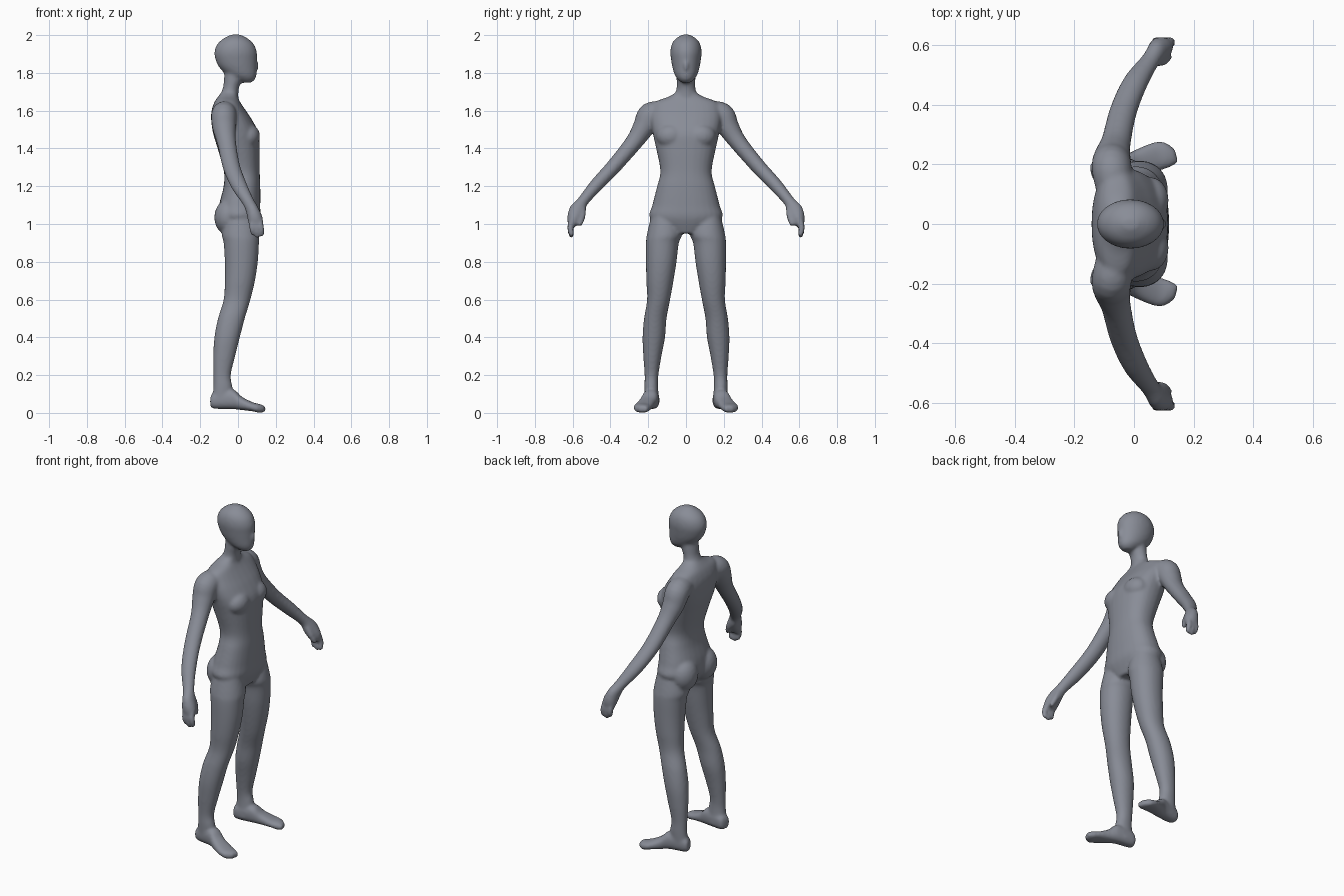
import bpy, bmesh, math
from mathutils import Vector, Matrix

bm = bmesh.new()
N = 28


def spline(rows, steps=5):
    """Catmull-Rom interpolation of a list of number rows."""
    out = []
    for i in range(len(rows) - 1):
        p = [rows[max(i - 1, 0)], rows[i], rows[i + 1], rows[min(i + 2, len(rows) - 1)]]
        for k in range(steps):
            t = k / steps
            out.append([0.5 * (2 * b + (c - a) * t + (2 * a - 5 * b + 4 * c - d) * t * t
                               + (3 * b - a - 3 * c + d) * t ** 3) for a, b, c, d in zip(*p)])
    return out + [list(rows[-1])]


def skin(rings, power=2.0):
    """Closed skin over rings given as (centre, half axis u, half axis v)."""
    loops = []
    for c, u, v in rings:
        loop = []
        for k in range(N):
            a = 2 * math.pi * k / N
            ca, sa = math.cos(a), math.sin(a)
            loop.append(bm.verts.new(c + u * math.copysign(abs(ca) ** (2 / power), ca)
                                     + v * math.copysign(abs(sa) ** (2 / power), sa)))
        loops.append(loop)
    for p, q in zip(loops, loops[1:]):
        for k in range(N):
            bm.faces.new((p[k], p[(k + 1) % N], q[(k + 1) % N], q[k]))
    bm.faces.new(loops[0][::-1])
    bm.faces.new(loops[-1])


def column(rows, side=1, power=2.0):
    """Horizontal slices: z, back x, front x, inner y, outer y."""
    skin([(Vector(((a + b) / 2, side * (c + d) / 2, z)), Vector(((b - a) / 2, 0, 0)),
           Vector((0, (d - c) / 2, 0))) for z, a, b, c, d in spline(rows)], power)


def limb(rows, side=1):
    """Tube along a path: x, y, z, half depth, half width."""
    pts = spline(rows)
    cs = [Vector((p[0], side * p[1], p[2])) for p in pts]
    rings = []
    for i, p in enumerate(pts):
        t = (cs[min(i + 1, len(cs) - 1)] - cs[max(i - 1, 0)]).normalized()
        w = t.cross(Vector((1, 0, 0))).normalized()
        rings.append((cs[i], w.cross(t) * p[3], w * p[4]))
    skin(rings)


def ball(c, r):
    bmesh.ops.create_uvsphere(bm, u_segments=20, v_segments=12, radius=1,
                              matrix=Matrix.Translation(c) @ Matrix.Diagonal((*r, 1)))


def sym(rows):
    return [(z, a, b, -h, h) for z, a, b, h in rows]


# torso
column(sym([(0.95, -0.05, 0.085, 0.09), (1.03, -0.10, 0.115, 0.19), (1.10, -0.10, 0.118, 0.178),
            (1.20, -0.076, 0.118, 0.153), (1.28, -0.075, 0.115, 0.136), (1.40, -0.108, 0.115, 0.158),
            (1.48, -0.132, 0.11, 0.176), (1.55, -0.142, 0.075, 0.188), (1.60, -0.14, 0.042, 0.185),
            (1.645, -0.125, 0.012, 0.165), (1.675, -0.105, -0.002, 0.09), (1.70, -0.085, 0.0, 0.05)]),
       power=2.3)
# neck
column(sym([(1.60, -0.12, 0.01, 0.08), (1.67, -0.10, 0.002, 0.06), (1.72, -0.08, 0.005, 0.05),
            (1.76, -0.075, 0.02, 0.05), (1.82, -0.07, 0.03, 0.05)]))
# head and nose
column(sym([(1.748, 0.02, 0.07, 0.022), (1.765, -0.015, 0.09, 0.043), (1.79, -0.06, 0.098, 0.06),
            (1.83, -0.10, 0.099, 0.072), (1.87, -0.119, 0.10, 0.079), (1.91, -0.125, 0.10, 0.083),
            (1.95, -0.111, 0.085, 0.076), (1.98, -0.08, 0.055, 0.056), (2.003, -0.035, 0.012, 0.018)]))
ball((0.092, 0, 1.838), (0.02, 0.014, 0.03))

for s in (1, -1):
    # chest muscle and buttock
    ball((0.055, s * 0.08, 1.465), (0.062, 0.078, 0.065))
    ball((-0.05, s * 0.09, 1.035), (0.076, 0.085, 0.095))
    # leg
    column([(1.06, -0.06, 0.09, 0.05, 0.18), (0.95, -0.085, 0.112, 0.022, 0.206),
            (0.90, -0.076, 0.111, 0.038, 0.212), (0.80, -0.07, 0.105, 0.05, 0.212),
            (0.70, -0.07, 0.09, 0.066, 0.21), (0.60, -0.076, 0.066, 0.084, 0.206),
            (0.50, -0.106, 0.036, 0.103, 0.222), (0.40, -0.125, 0.01, 0.111, 0.23),
            (0.30, -0.131, -0.015, 0.13, 0.226), (0.20, -0.13, -0.038, 0.146, 0.219),
            (0.14, -0.13, -0.03, 0.148, 0.22), (0.05, -0.138, -0.02, 0.14, 0.218)], s, 2.1)
    # foot: x, y, half width, bottom, top
    skin([(Vector((x, s * y, (b + t) / 2)), Vector((-0.22 * h, s * h, 0)), Vector((0, 0, (t - b) / 2)))
          for x, y, h, b, t in spline([
              (-0.145, 0.175, 0.02, 0.035, 0.08), (-0.125, 0.175, 0.035, 0.022, 0.11),
              (-0.03, 0.188, 0.041, 0.02, 0.125), (0.02, 0.208, 0.044, 0.015, 0.085),
              (0.08, 0.228, 0.048, 0.008, 0.055), (0.115, 0.233, 0.041, 0.0, 0.047),
              (0.143, 0.228, 0.022, 0.006, 0.036)])], 2.4)
    # arm and palm
    limb([(-0.065, 0.11, 1.585, 0.06, 0.06), (-0.075, 0.185, 1.575, 0.067, 0.07),
          (-0.073, 0.225, 1.51, 0.062, 0.058), (-0.06, 0.278, 1.43, 0.05, 0.046),
          (-0.035, 0.382, 1.305, 0.046, 0.04), (0.005, 0.475, 1.205, 0.042, 0.036),
          (0.053, 0.546, 1.12, 0.032, 0.03), (0.075, 0.573, 1.075, 0.034, 0.044),
          (0.09, 0.592, 1.03, 0.04, 0.038), (0.097, 0.602, 0.995, 0.036, 0.024)], s)
    # fingers and thumb
    for dx, end in ((-0.024, 0.95), (0.0, 0.938), (0.024, 0.945)):
        limb([(0.092 + dx, 0.595, 1.03, 0.015, 0.018), (0.098 + dx, 0.612, 0.985, 0.015, 0.017),
              (0.102 + dx, 0.606, end, 0.013, 0.014), (0.102 + dx, 0.604, end - 0.01, 0.007, 0.007)], s)
    limb([(0.078, 0.55, 1.08, 0.02, 0.022), (0.098, 0.55, 1.04, 0.018, 0.018),
          (0.115, 0.562, 1.0, 0.014, 0.014), (0.118, 0.565, 0.99, 0.007, 0.007)], s)

bmesh.ops.recalc_face_normals(bm, faces=bm.faces)
mesh = bpy.data.meshes.new("body")
bm.to_mesh(mesh)
bm.free()
body = bpy.data.objects.new("body", mesh)
bpy.context.collection.objects.link(body)

# merge the parts into one soft skin
remesh = body.modifiers.new("merge", 'REMESH')
remesh.mode = 'VOXEL'
remesh.voxel_size = 0.008
remesh.use_smooth_shade = True
smooth = body.modifiers.new("soften", 'SMOOTH')
smooth.factor = 0.5
smooth.iterations = 8

grey = bpy.data.materials.new("slate grey")
grey.diffuse_color = (0.25, 0.265, 0.31, 1)
mesh.materials.append(grey)
